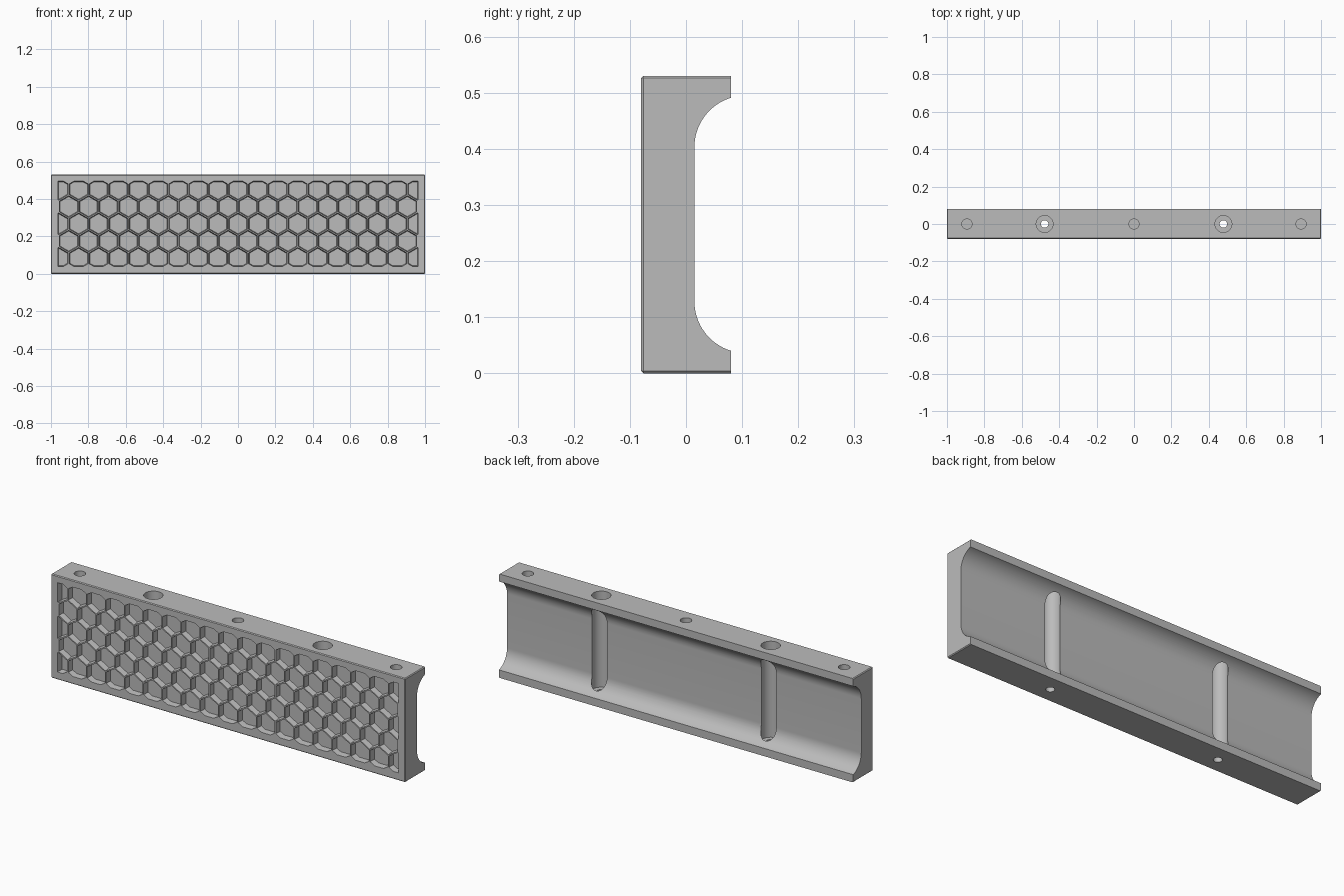
import bpy, bmesh, math
from mathutils import Matrix, Vector

if "Cube" in bpy.data.objects:
    bpy.data.objects.remove(bpy.data.objects["Cube"])

HEIGHT, HALF_DEPTH, MID_Z = 0.53, 0.08, 0.267

grey = bpy.data.materials.new("plain_grey")
grey.use_nodes = True
grey.diffuse_color = (0.5, 0.5, 0.5, 1)
grey.node_tree.nodes["Principled BSDF"].inputs["Base Color"].default_value = (0.5, 0.5, 0.5, 1)


def to_object(bm, name):
    bmesh.ops.recalc_face_normals(bm, faces=bm.faces[:])
    mesh = bpy.data.meshes.new(name)
    bm.to_mesh(mesh)
    bm.free()
    mesh.materials.append(grey)
    obj = bpy.data.objects.new(name, mesh)
    bpy.context.collection.objects.link(obj)
    return obj


def cut(target, cutter):
    cutter.hide_render = True
    mod = target.modifiers.new(cutter.name, "BOOLEAN")
    mod.operation, mod.solver, mod.object = "DIFFERENCE", "EXACT", cutter
    bpy.context.view_layer.objects.active = target
    bpy.ops.object.modifier_apply(modifier=mod.name)
    bpy.data.objects.remove(cutter)


def add_cylinder(bm, x, radius, low, high):
    bmesh.ops.create_cone(bm, cap_ends=True, segments=48, radius1=radius, radius2=radius,
                          depth=high - low,
                          matrix=Matrix.Translation((x, 0, (low + high) / 2)))


# Channel-shaped body: side profile with two concave fillets on the back
web_y, radius, low_z, high_z = 0.015, 0.092, 0.128, 0.403
sweep = math.acos((web_y + radius - HALF_DEPTH) / radius)
arc = [i * sweep / 16 for i in range(17)]
profile = [(-HALF_DEPTH, 0), (HALF_DEPTH, 0)]
profile += [(web_y + radius - radius * math.cos(a), low_z - radius * math.sin(a))
            for a in reversed(arc)]
profile += [(web_y + radius - radius * math.cos(a), high_z + radius * math.sin(a)) for a in arc]
profile += [(HALF_DEPTH, HEIGHT), (-HALF_DEPTH, HEIGHT)]

bm = bmesh.new()
end = bm.faces.new([bm.verts.new((-1, y, z)) for y, z in profile])
grown = bmesh.ops.extrude_face_region(bm, geom=[end], use_keep_orig=True)["geom"]
bmesh.ops.translate(bm, vec=(2, 0, 0), verts=[v for v in grown if isinstance(v, bmesh.types.BMVert)])
bmesh.ops.recalc_face_normals(bm, faces=bm.faces[:])

# Small chamfer around the front and along the end edges
front = lambda v: v.co.y < -HALF_DEPTH + 0.001
edges = [e for e in bm.edges
         if all(front(v) for v in e.verts) or abs(e.verts[0].co.y - e.verts[1].co.y) > 0.1]
bmesh.ops.bevel(bm, geom=edges, offset=0.004, segments=1, affect="EDGES", profile=0.5)
body = to_object(bm, "honeycomb_rail_body")

# Blind holes and counterbores from the top
bm = bmesh.new()
for x in (-0.893, 0, 0.893):
    add_cylinder(bm, x, 0.027, HEIGHT - 0.05, HEIGHT + 0.1)
for x in (-0.478, 0.478):
    add_cylinder(bm, x, 0.045, 0.04, HEIGHT + 0.1)
cut(body, to_object(bm, "top_holes"))

# Screw holes through the floor of the counterbores
bm = bmesh.new()
for x in (-0.478, 0.478):
    add_cylinder(bm, x, 0.02, -0.05, 0.1)
cut(body, to_object(bm, "screw_holes"))


def clip(points, axis, limit, sign):
    """Keep the part of a polygon where sign * coordinate <= limit."""
    kept = []
    for a, b in zip(points, points[1:] + points[:1]):
        da, db = sign * a[axis] - limit, sign * b[axis] - limit
        if da <= 0:
            kept.append(a)
        if (da < 0 < db) or (db < 0 < da):
            kept.append(a.lerp(b, da / (da - db)))
    return kept


def cell(x, z, inset):
    """Pointed-top hexagon trimmed to the framed panel."""
    size = (0.0502 - inset) / math.cos(math.pi / 6)
    points = [Vector((x + size * math.sin(k * math.pi / 3), z + size * math.cos(k * math.pi / 3)))
              for k in range(6)]
    for sign in (-1, 1):
        points = clip(points, 0, 0.963 - inset, sign)
        points = clip(points, 1, sign * MID_Z + 0.228 - inset, sign)
    return points


# Honeycomb pockets with slightly drafted walls
PITCH, DEPTH, DRAFT = 0.1065, 0.03, 0.004
bm = bmesh.new()
for row in range(-2, 3):
    shift = 0.5 if row % 2 else 0
    for col in range(-9, 10):
        x, z = (col + shift) * PITCH, MID_Z + row * PITCH * math.sqrt(0.75)
        if abs(x) > 9.1 * PITCH:
            continue
        rim, floor = cell(x, z, 0), cell(x, z, DRAFT)
        if len(rim) != len(floor):
            floor = rim
        outer = [bm.verts.new((*(p + (p - q) * 0.1),)[:1] + (-HALF_DEPTH - DEPTH * 0.1,)
                              + (*(p + (p - q) * 0.1),)[1:]) for p, q in zip(rim, floor)]
        inner = [bm.verts.new((q.x, -HALF_DEPTH + DEPTH, q.y)) for q in floor]
        bm.faces.new(outer)
        bm.faces.new(inner[::-1])
        for k in range(len(outer)):
            j = (k + 1) % len(outer)
            bm.faces.new((outer[k], inner[k], inner[j], outer[j]))
cut(body, to_object(bm, "honeycomb_pockets"))

# Smooth fillets and bores, crisp edges elsewhere
bpy.ops.object.select_all(action="DESELECT")
body.select_set(True)
bpy.context.view_layer.objects.active = body
bpy.ops.object.shade_smooth_by_angle(angle=math.radians(25))
